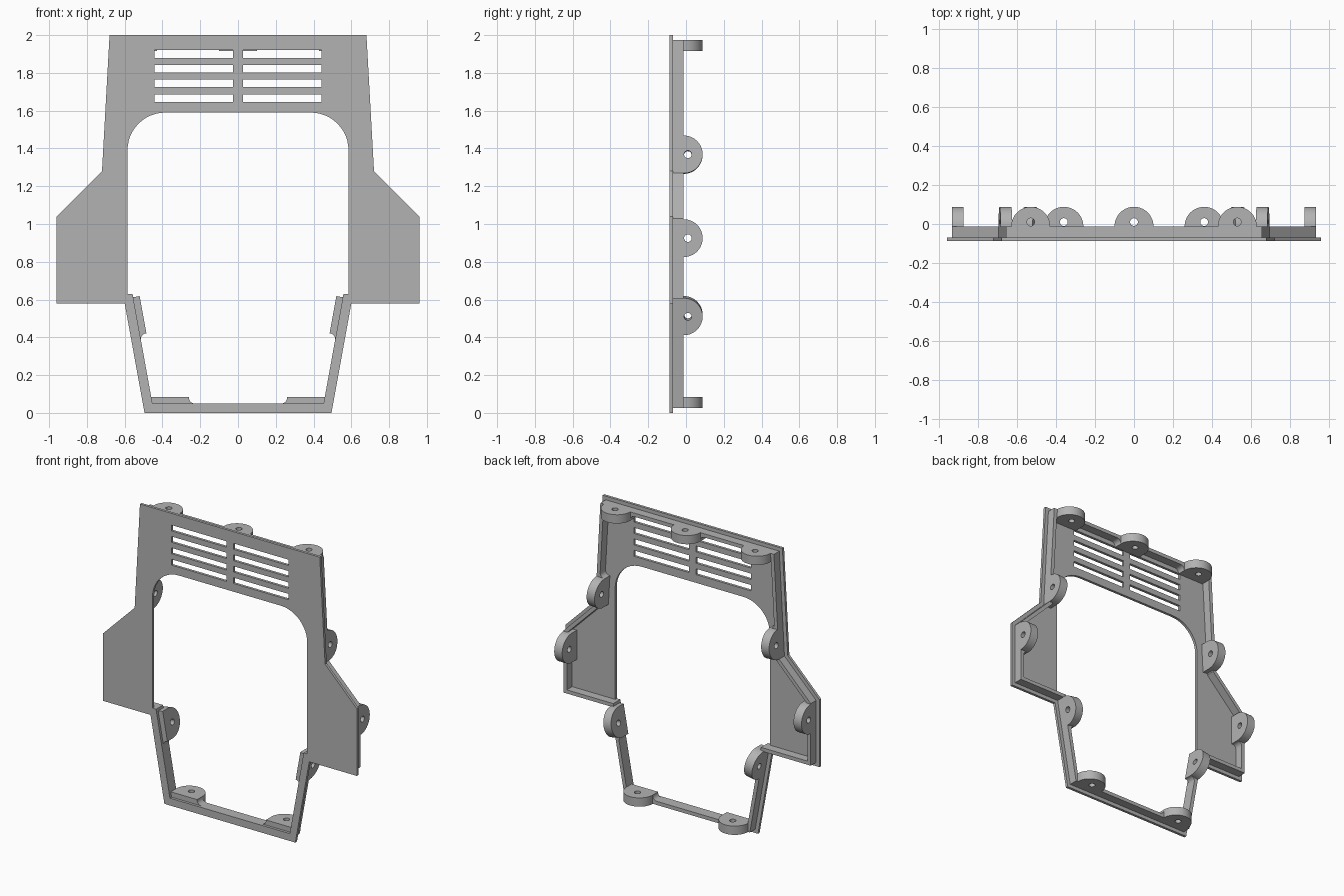
import bpy, bmesh
from math import sin, cos, pi, radians
from mathutils import Matrix, Vector

cube = bpy.data.objects.get("Cube")
if cube:
    bpy.data.objects.remove(cube, do_unlink=True)

grey = bpy.data.materials.new("plain grey")
grey.use_nodes = True
grey.diffuse_color = (0.45, 0.45, 0.45, 1)
grey.node_tree.nodes["Principled BSDF"].inputs["Base Color"].default_value = (0.45, 0.45, 0.45, 1)

# Depth levels, from the front of the plate to the back of the rim
FRONT, PLATE_BACK, RIM_BACK = -0.088, -0.07, -0.012
RIM_OUT, RIM_IN, TAB_IN = 0.025, 0.05, 0.085
TAB_R, FILLET = 0.1, 0.03


def arc(cx, cy, r, start, end, n=12):
    angles = [radians(start + (end - start) * i / n) for i in range(n + 1)]
    return [(cx + r * cos(a), cy + r * sin(a)) for a in angles]


def prism(name, loops, matrix, low, high, mirrored=False):
    """Fill the loops (inner ones become holes) and extrude along local z."""
    curve = bpy.data.curves.new(name, "CURVE")
    curve.dimensions, curve.fill_mode = "2D", "BOTH"
    curve.extrude = (high - low) / 2
    for loop in loops:
        spline = curve.splines.new("POLY")
        spline.points.add(len(loop) - 1)
        for p, (a, b) in zip(spline.points, loop):
            p.co = (a, b, 0, 1)
        spline.use_cyclic_u = True
    temp = bpy.data.objects.new(name + "_temp", curve)
    mesh = bpy.data.meshes.new_from_object(temp)
    bpy.data.objects.remove(temp)
    bpy.data.curves.remove(curve)

    mesh.transform(matrix @ Matrix.Translation((0, 0, (low + high) / 2)))
    if mirrored:
        mesh.transform(Matrix.Scale(-1, 4, (1, 0, 0)))
    bm = bmesh.new()
    bm.from_mesh(mesh)
    bmesh.ops.remove_doubles(bm, verts=bm.verts, dist=0.0001)
    bmesh.ops.recalc_face_normals(bm, faces=bm.faces)
    bm.to_mesh(mesh)
    bm.free()
    mesh.name = name
    mesh.materials.clear()
    mesh.materials.append(grey)
    obj = bpy.data.objects.new(name, mesh)
    bpy.context.collection.objects.link(obj)
    bpy.ops.object.select_all(action="DESELECT")
    obj.select_set(True)
    bpy.context.view_layer.objects.active = obj
    bpy.ops.object.shade_smooth_by_angle(angle=radians(30))
    return obj


def both_sides(half):
    """Close a right half, listed upwards, into a counter-clockwise loop."""
    return half + [(-x, z) for x, z in reversed(half)]


def inset(loop, d):
    result = []
    for i, p in enumerate(loop):
        p = Vector(p)
        a = (p - Vector(loop[i - 1])).normalized()
        b = (Vector(loop[(i + 1) % len(loop)]) - p).normalized()
        na, nb = Vector((-a.y, a.x)), Vector((-b.y, b.x))
        result.append(tuple(p + (na + nb) * d / (1 + na.dot(nb))))
    return result


half = [(0.495, 0), (0.60, 0.58), (0.96, 0.58), (0.96, 1.04), (0.72, 1.28), (0.68, 2)]
outline = both_sides(half)
upright = Matrix.Rotation(pi / 2, 4, "X")

# Front plate with the large opening and the vent slots
inner = inset(outline, RIM_IN)
opening = both_sides([inner[0], inner[1], (0.585, inner[1][1])] + arc(0.385, 1.39, 0.2, 0, 90))
slots = []
for row in range(4):
    z = 1.90 - 0.078 * row
    for s in (-1, 1):
        slots.append([(s * x, z + h) for x, h in
                      ((0.027, -0.02), (0.442, -0.02), (0.442, 0.02), (0.027, 0.02))])
prism("front_plate", [outline, opening] + slots, upright, -PLATE_BACK, -FRONT)

# Rim wall behind the plate
prism("rim_wall", [inset(outline, RIM_OUT), inner], upright, -RIM_BACK, -PLATE_BACK)


def tab(name, start, end, t, fillets, mirrored=False):
    """Rounded screw tab on the outline edge start-end, with its filleted base."""
    a, b = Vector((start[0], 0, start[1])), Vector((end[0], 0, end[1]))
    u = (b - a).normalized()
    n = Vector((-u.z, 0, u.x))
    back = Vector((0, 1, 0))

    def frame(x, y, z):
        m = Matrix((x, y, z)).transposed().to_4x4()
        m.translation = a.lerp(b, t)
        return m

    ear = arc(0, RIM_BACK, TAB_R, 0, 180, 32)
    hole = arc(0, 0.01, 0.02, 0, 345, 23)
    prism(name, [ear, hole], frame(u, back, n), RIM_OUT, TAB_IN, mirrored)

    top = RIM_IN + FILLET
    base = [(TAB_R, RIM_IN), (TAB_R, TAB_IN), (-TAB_R, TAB_IN), (-TAB_R, RIM_IN)]
    if fillets[1]:
        base[0:1] = arc(TAB_R + FILLET, top, FILLET, 270, 180, 6)
    if fillets[0]:
        base[-1:] = arc(-TAB_R - FILLET, top, FILLET, 0, -90, 6)
    prism(name + "_base", [base], frame(u, n, -back), -RIM_BACK, -PLATE_BACK, mirrored)


# Screw tabs: paired on both sides, plus one in the middle of the top
bottom = ((-0.495, 0), half[0])
top_edge = (half[5], (-0.68, 2))
pairs = [
    ("bottom_tab", *bottom, 0.5 + 0.36 / 0.99, (True, False)),
    ("lower_side_tab", half[0], half[1], 0.505 / 0.58, (True, False)),
    ("outer_side_tab", half[2], half[3], 0.345 / 0.46, (True, False)),
    ("upper_side_tab", half[4], half[5], 0.09 / 0.72, (False, True)),
    ("top_tab", *top_edge, 0.5 - 0.53 / 1.36, (False, True)),
]
for name, start, end, t, fillets in pairs:
    tab("left_" + name, start, end, t, fillets)
    tab("right_" + name, start, end, t, fillets, mirrored=True)
tab("middle_top_tab", *top_edge, 0.5, (True, True))
